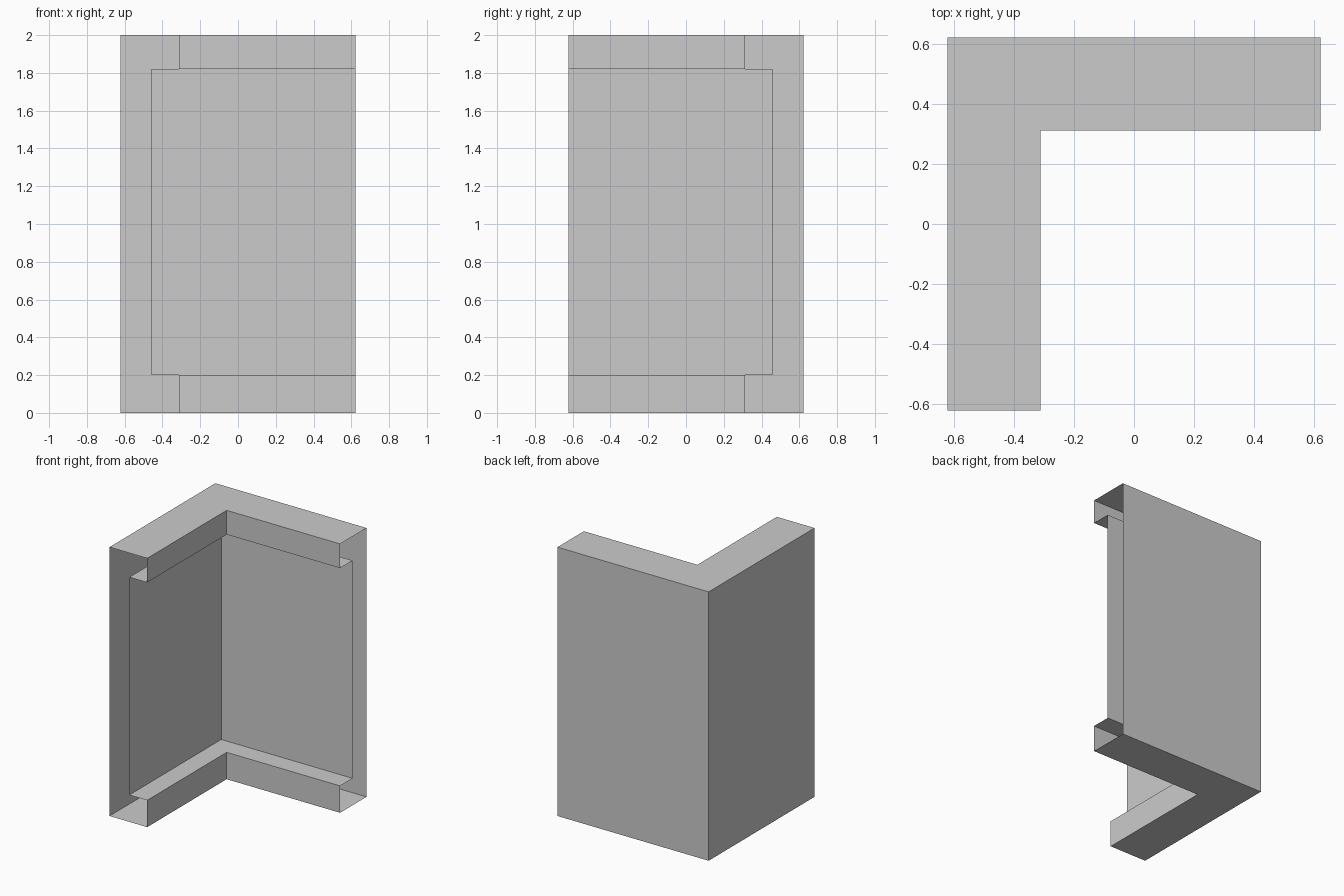
import bpy
import bmesh

cube = bpy.data.objects.get("Cube")
if cube:
    bpy.data.objects.remove(cube, do_unlink=True)

HALF = 0.622      # half of the plan width
HEIGHT = 2.0
LIP = 0.31        # depth of the top and bottom rails
WALL = 0.163      # depth of the recessed panel
LOW, HIGH = 0.2, 1.82

# Plain grey finish
grey = bpy.data.materials.new("light_grey")
grey.use_nodes = True
colour = (0.6, 0.6, 0.6, 1.0)
grey.diffuse_color = colour
grey.node_tree.nodes["Principled BSDF"].inputs["Base Color"].default_value = colour

# Cross-section: depth from the outer wall, height
profile = [(0, 0), (LIP, 0), (LIP, LOW), (WALL, LOW),
           (WALL, HIGH), (LIP, HIGH), (LIP, HEIGHT), (0, HEIGHT)]


def mitred_points(depth):
    """Plan of the corner run at a given depth: front end, corner, side end."""
    inner = HALF - depth
    return [(-inner, -HALF), (-inner, inner), (HALF, inner)]


# Hollow corner shell with open ends
bm = bmesh.new()
rings = [[bm.verts.new((x, y, z)) for x, y in mitred_points(d)] for d, z in profile]
for i, ring in enumerate(rings):
    following = rings[(i + 1) % len(rings)]
    for k in range(2):
        bm.faces.new((ring[k], ring[k + 1], following[k + 1], following[k]))

# Point every face outwards, judged by the underside
bmesh.ops.recalc_face_normals(bm, faces=bm.faces)
bm.faces.ensure_lookup_table()
if bm.faces[0].normal.z > 0:
    bmesh.ops.reverse_faces(bm, faces=bm.faces)

mesh = bpy.data.meshes.new("corner_wall_shell")
bm.to_mesh(mesh)
bm.free()
mesh.materials.append(grey)
shell = bpy.data.objects.new("corner_wall_shell", mesh)
bpy.context.collection.objects.link(shell)
